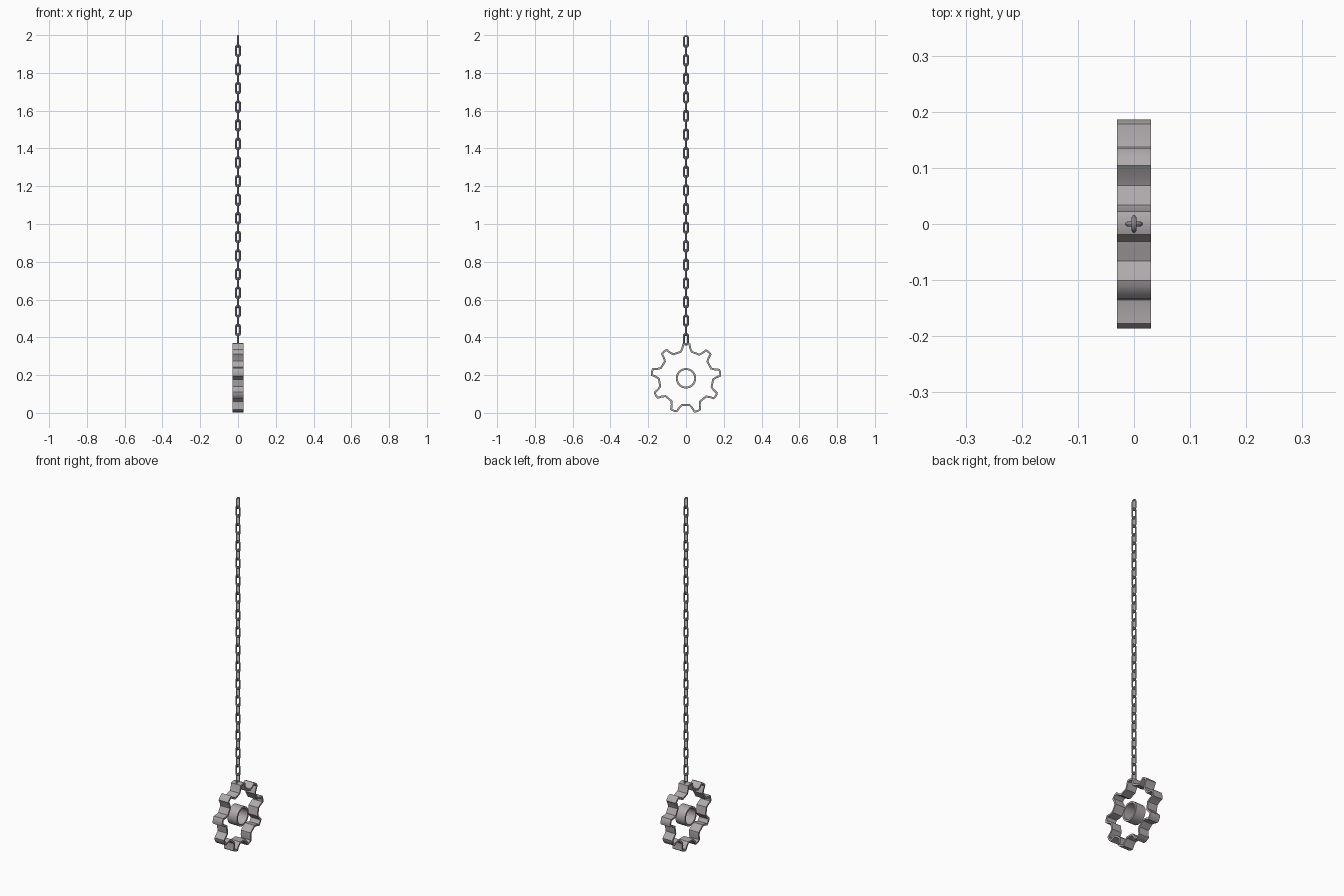
import bpy, bmesh, math
from mathutils import Vector

if "Cube" in bpy.data.objects:
    bpy.data.objects.remove(bpy.data.objects["Cube"])

GEAR_Z, HALF_W, WALL = 0.183, 0.03, 0.010

steel = bpy.data.materials.new("dark_steel")
steel.diffuse_color = (0.43, 0.40, 0.41, 1)
steel.use_nodes = True
steel.node_tree.nodes["Principled BSDF"].inputs["Base Color"].default_value = steel.diffuse_color


def finish(name, bm):
    """Make an object, smooth-shaded with sharp corners kept."""
    bmesh.ops.recalc_face_normals(bm, faces=bm.faces)
    mesh = bpy.data.meshes.new(name)
    bm.to_mesh(mesh)
    bm.free()
    mesh.materials.append(steel)
    ob = bpy.data.objects.new(name, mesh)
    bpy.context.collection.objects.link(ob)
    bpy.context.view_layer.objects.active = ob
    ob.select_set(True)
    bpy.ops.object.shade_smooth_by_angle(angle=math.radians(30))
    ob.select_set(False)
    return ob


def band(name, polar):
    """Closed thin-walled band along x from (degrees, radius) points."""
    pts = [Vector((r * math.cos(math.radians(d)), r * math.sin(math.radians(d))))
           for d, r in polar]
    n = len(pts)
    bm = bmesh.new()
    rows = []
    for i, p in enumerate(pts):
        e1 = (p - pts[i - 1]).normalized()
        e2 = (pts[(i + 1) % n] - p).normalized()
        n1, n2 = Vector((e1.y, -e1.x)), Vector((e2.y, -e2.x))
        q = p - (n1 + n2) * WALL / (1 + n1.dot(n2))     # mitred inner wall
        rows.append([bm.verts.new((x, v.x, GEAR_Z + v.y)) for x, v in
                     ((-HALF_W, p), (HALF_W, p), (HALF_W, q), (-HALF_W, q))])
    for a, b in zip(rows, rows[1:] + rows[:1]):
        for k in range(4):
            m = (k + 1) % 4
            bm.faces.new((a[k], b[k], b[m], a[m]))
    return finish(name, bm)


# Toothed rim: nine flat-flanked teeth with rounded tips
tooth = [(-12.8, 0.148), (-9.2, 0.162), (-6.4, 0.185), (-3, 0.1877),
         (0, 0.188), (3, 0.1877), (6.4, 0.185), (9.2, 0.162), (12.8, 0.148), (20, 0.147)]
band("gear_rim", [(89.4 + 40 * i + d, r) for i in range(9) for d, r in tooth])

# Hub ring
band("gear_hub", [(i * 360 / 32, 0.054) for i in range(32)])


def add_link(bm, cz, side, half_len=0.034, half_w=0.0158, wire=0.0046, arc=8, sides=8):
    """Stadium-shaped chain link lying in the plane of z and the side axis."""
    r = half_w - wire
    straight = half_len - half_w
    normal = side.cross(Vector((0, 0, 1)))
    rings = []
    for end in (0, 1):
        for i in range(arc + 1):
            a = math.pi * (end + i / arc)
            out = side * math.cos(a) + Vector((0, 0, math.sin(a)))
            c = Vector((0, 0, cz + (straight if end == 0 else -straight))) + out * r
            rings.append([bm.verts.new(c + wire * (out * math.cos(t) + normal * math.sin(t)))
                          for t in (2 * math.pi * k / sides for k in range(sides))])
    for p, q in zip(rings, rings[1:] + rings[:1]):
        for k in range(sides):
            n = (k + 1) % sides
            bm.faces.new((p[k], p[n], q[n], q[k]))


# Hanging chain: links alternate by a quarter turn
bm = bmesh.new()
LINKS, TOP, BOTTOM = 33, 1.966, 0.390
for i in range(LINKS):
    axis = Vector((0, 1, 0)) if i % 2 == 0 else Vector((1, 0, 0))
    add_link(bm, TOP + (BOTTOM - TOP) * i / (LINKS - 1), axis)
finish("chain", bm)
